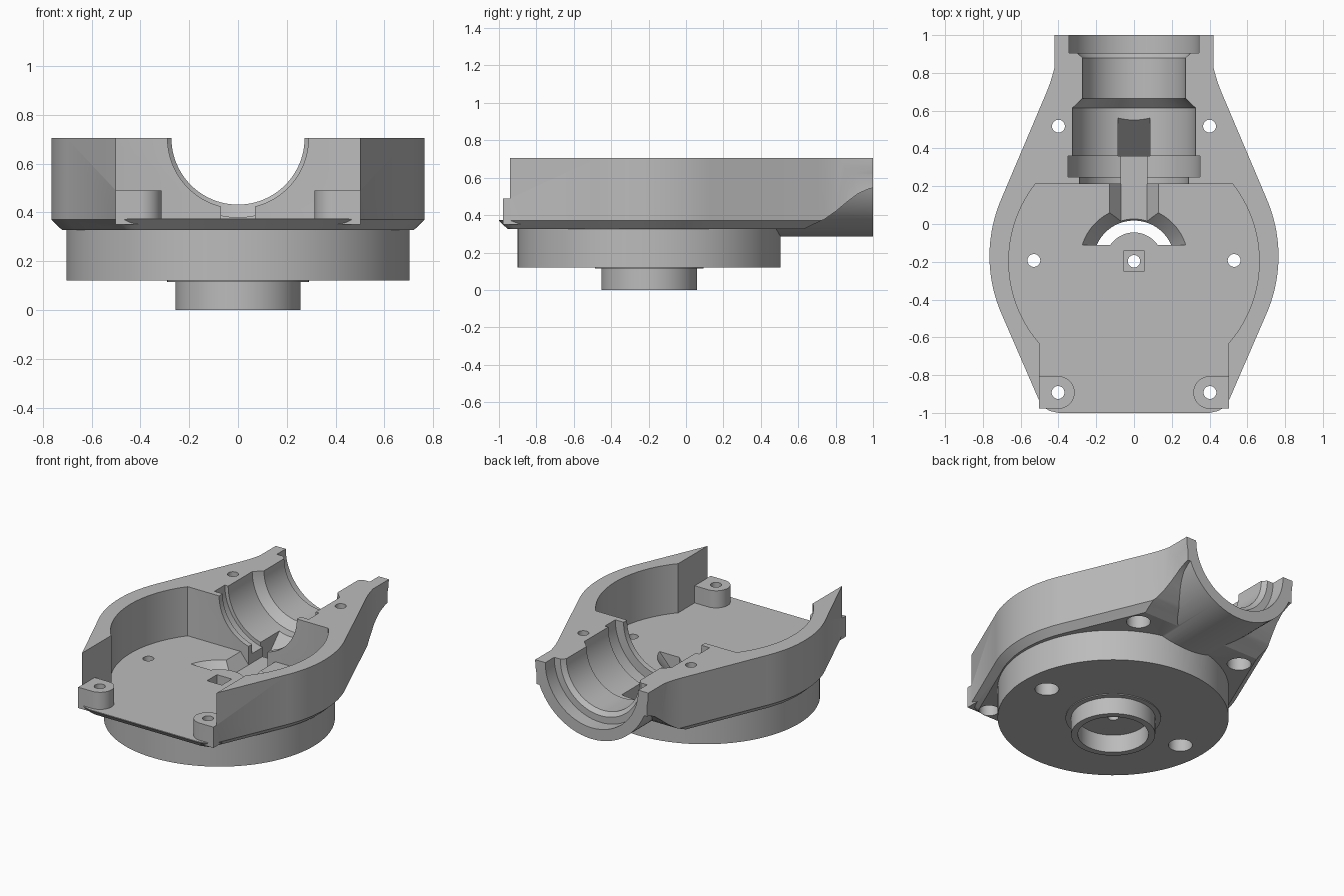
import bpy, bmesh, math
from mathutils import Vector

if "Cube" in bpy.data.objects:
    bpy.data.objects.remove(bpy.data.objects["Cube"])

HUB_Y = -0.197      # centre of the round hub
TOP = 0.705         # parting plane and barrel axis height
grey = bpy.data.materials.new("light_grey")
grey.diffuse_color = (0.5, 0.5, 0.5, 1)
grey.use_nodes = True
grey.node_tree.nodes["Principled BSDF"].inputs["Base Color"].default_value = grey.diffuse_color


def finish(name, bm):
    bmesh.ops.recalc_face_normals(bm, faces=bm.faces)
    me = bpy.data.meshes.new(name)
    bm.to_mesh(me)
    bm.free()
    ob = bpy.data.objects.new(name, me)
    bpy.context.collection.objects.link(ob)
    me.materials.append(grey)
    return ob


def loft(name, loops):
    """Skin a stack of equal-length closed loops and cap both ends."""
    bm = bmesh.new()
    rings = [[bm.verts.new(p) for p in loop] for loop in loops]
    n = len(rings[0])
    for a, b in zip(rings, rings[1:]):
        for i in range(n):
            j = (i + 1) % n
            bm.faces.new((a[i], a[j], b[j], b[i]))
    bm.faces.new(rings[0])
    bm.faces.new(rings[-1])
    return finish(name, bm)


def prism_z(name, pts, lo, hi):
    return loft(name, [[(x, y, z) for x, y in pts] for z in (lo, hi)])


def prism_x(name, pts, half):
    return loft(name, [[(x, y, z) for y, z in pts] for x in (-half, half)])


def box(name, x, y, z):
    return prism_z(name, [(x[0], y[0]), (x[1], y[0]), (x[1], y[1]), (x[0], y[1])], *z)


def arc(cx, cy, r, a0, a1, n):
    return [(cx + r * math.cos(math.radians(a0 + (a1 - a0) * i / n)),
             cy + r * math.sin(math.radians(a0 + (a1 - a0) * i / n))) for i in range(n + 1)]


def circle(cx, cy, r, n):
    return arc(cx, cy, r, 0, 360, n)[:-1]


def cyl(name, x, y, r, lo, hi, n=96):
    return prism_z(name, circle(x, y, r, n), lo, hi)


def turned_y(name, profile, n=96):
    """Stack of circles (y, radius) around the barrel axis."""
    return loft(name, [[(x, y, z) for x, z in circle(0, TOP, r, n)] for y, r in profile])


def boolean(target, tool, op):
    m = target.modifiers.new(op, 'BOOLEAN')
    m.operation, m.object, m.solver = op, tool, 'EXACT'
    bpy.context.view_layer.objects.active = target
    bpy.ops.object.modifier_apply(modifier=m.name)
    bpy.data.objects.remove(tool)


def inset(pts, d):
    """Offset a counter-clockwise outline inward."""
    out = []
    for i, p in enumerate(pts):
        a, p, b = Vector(pts[i - 1]), Vector(p), Vector(pts[(i + 1) % len(pts)])
        u, v = (p - a).normalized(), (b - p).normalized()
        n1, n2 = Vector((-u.y, u.x)), Vector((-v.y, v.x))
        out.append(tuple(p + (n1 + n2) * d / (1 + n1.dot(n2))))
    return out


# Housing body: rounded hexagonal outline with a chamfered lower rim
right = [(0.4, -1), (0.445, -0.99), (0.482, -0.968), (0.5, -0.94)]
right += arc(0, -0.17, 0.765, -23.4, 23.4, 28)
right += [(0.462, 0.7), (0.443, 0.75), (0.428, 0.8), (0.416, 0.85), (0.41, 0.9), (0.41, 1.06)]
outline = right + [(-x, y) for x, y in reversed(right)]
body = loft("housing", [[(x, y, z) for x, y in pts] for pts, z in
                        ((inset(outline, 0.045), 0.327), (outline, 0.37), (outline, 0.76))])

# Lift the underside near the neck so the barrel emerges
neck = [(0.6, 0.2), (0.62, 0.32), (0.68, 0.35), (0.74, 0.378), (0.8, 0.42), (0.86, 0.47),
        (0.92, 0.515), (0.98, 0.542), (1.1, 0.56), (1.1, 0.2)]
boolean(body, prism_x("neck_cut", neck, 0.9), 'DIFFERENCE')

# Open chamber
chamber = [(0.5, -1.2), (0.5, -0.63)] + arc(0, HUB_Y, 0.663, -41, 38, 40) + [(0.52, 0.212)]
chamber += [(-x, y) for x, y in reversed(chamber)]
boolean(body, prism_z("chamber_cut", chamber, 0.375, 0.9), 'DIFFERENCE')

# Barrel, hub and boss added to the body
barrel = turned_y("barrel", [(0.225, 0.42), (1.05, 0.42)])
boolean(barrel, box("barrel_trim", (-1, 1), (0, 2), (0.76, 2)), 'DIFFERENCE')
boolean(body, barrel, 'UNION')
boolean(body, cyl("hub", 0, HUB_Y, 0.703, 0.12, 0.345, 128), 'UNION')
boolean(body, cyl("boss_collar", 0, HUB_Y, 0.29, 0.114, 0.2), 'UNION')
boolean(body, cyl("boss", 0, HUB_Y, 0.256, 0, 0.2), 'UNION')

# Screw posts at the open end
for s in (-1, 1):
    pts = [(0.502, -0.978), (0.502, -0.806)] + arc(0.4, -0.892, 0.086, 90, 270, 24)
    boolean(body, prism_z("post", [(s * x, y) for x, y in pts], 0.35, 0.49), 'UNION')

# Trim to the parting plane and the barrel end
boolean(body, box("trim", (-2, 2), (-2, 1), (-1, TOP)), 'INTERSECT')

# Stepped bore of the barrel
bore = [(0.15, 0.289), (0.25, 0.289), (0.2501, 0.35), (0.36, 0.35), (0.3601, 0.325),
        (0.615, 0.325), (0.665, 0.273), (0.88, 0.273), (0.905, 0.3), (0.9051, 0.345), (1.1, 0.345)]
boolean(body, turned_y("bore_cut", bore), 'DIFFERENCE')

# Curved slot with flared outer side, kept on the barrel side of the hub
prof = [(0.215, 0.05), (0.215, 0.29), (0.288, 0.376), (0.288, 0.4)]
slot = loft("slot_cut", [[(x, y, z) for x, y in circle(0, HUB_Y, r, 96)] for r, z in prof])
boolean(slot, cyl("slot_core", 0, HUB_Y, 0.152, 0, 0.5), 'DIFFERENCE')
boolean(slot, box("slot_side", (-1, 1), (-0.11, 1), (0.1, 0.39)), 'INTERSECT')
boolean(body, slot, 'DIFFERENCE')

# Flared cable groove in the floor, then the channel and ramp into the bore
vee = [(-0.07, 0.3), (0.07, 0.3), (0.13, 0.376), (0.13, 0.4), (-0.13, 0.4), (-0.13, 0.376)]
boolean(body, loft("groove_cut", [[(x, y, z) for x, z in vee] for y in (-0.01, 0.212)]), 'DIFFERENCE')
boolean(body, box("channel_cut", (-0.07, 0.07), (0.2, 0.365), (0.3, 0.5)), 'DIFFERENCE')
ramp = [(0, 0.18), (0.36, 0.18), (0.56, 0.39), (0.56, 0.42), (0.36, 0.42), (0.36, 0.26), (0, 0.26)]
boolean(body, prism_x("ramp_cut", ramp, 0.085), 'DIFFERENCE')

# Bore of the boss, square pocket and centre hole
boolean(body, cyl("boss_cut", 0, HUB_Y, 0.215, -0.1, 0.12), 'DIFFERENCE')
boolean(body, box("square_cut", (-0.055, 0.055), (HUB_Y - 0.053, HUB_Y + 0.053), (0.27, 0.5)), 'DIFFERENCE')
boolean(body, cyl("centre_cut", 0, HUB_Y, 0.033, -0.1, 0.5, 32), 'DIFFERENCE')

# Screw holes, each with a wider counterbore from below
for x, y, r, depth in ((0.53, -0.193, 0.073, 0.3), (0.4, 0.518, 0.073, 0.5), (0.402, -0.892, 0.062, 0.4)):
    for s in (-1, 1):
        boolean(body, cyl("screw_cut", s * x, y, 0.034, -0.1, 0.9, 32), 'DIFFERENCE')
        boolean(body, cyl("counterbore", s * x, y, r, -0.1, depth, 48), 'DIFFERENCE')

# Smooth curved walls, crisp machined edges
bpy.ops.object.select_all(action='DESELECT')
body.select_set(True)
bpy.context.view_layer.objects.active = body
bpy.ops.object.shade_smooth_by_angle(angle=math.radians(25))
